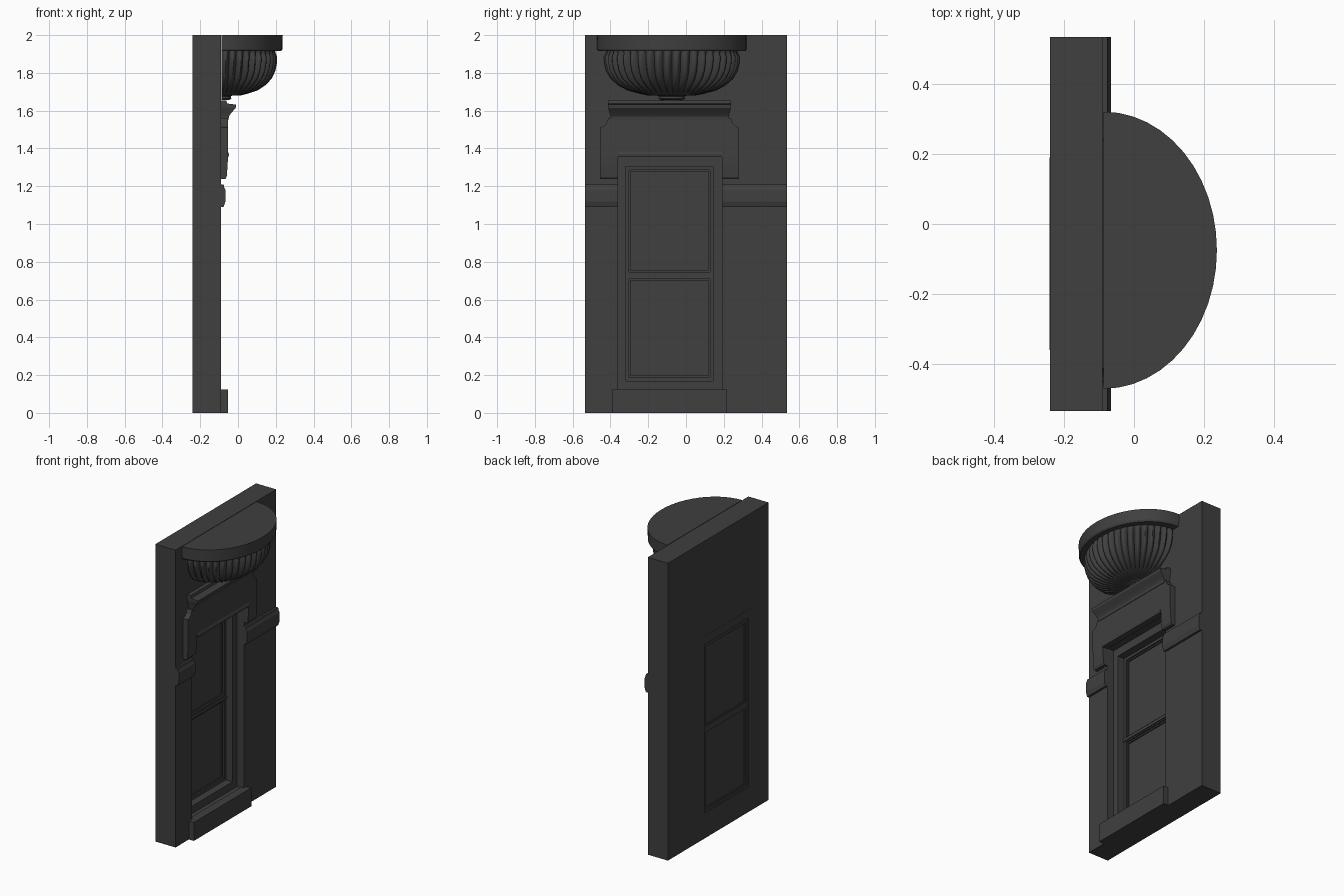
import bpy, bmesh, math

cube = bpy.data.objects.get("Cube")
if cube:
    bpy.data.objects.remove(cube, do_unlink=True)

stone = bpy.data.materials.new("charcoal_stone")
stone.use_nodes = True
colour = (0.05, 0.05, 0.05, 1)
stone.diffuse_color = colour
stone.node_tree.nodes["Principled BSDF"].inputs["Base Color"].default_value = colour

WALL = -0.09      # x of the wall's front face
MID = -0.087      # y of the window axis


def finish(name, bm, smooth=None):
    bmesh.ops.recalc_face_normals(bm, faces=bm.faces)
    mesh = bpy.data.meshes.new(name)
    bm.to_mesh(mesh)
    bm.free()
    mesh.materials.append(stone)
    obj = bpy.data.objects.new(name, mesh)
    bpy.context.collection.objects.link(obj)
    if smooth:
        bpy.ops.object.select_all(action='DESELECT')
        obj.select_set(True)
        bpy.context.view_layer.objects.active = obj
        bpy.ops.object.shade_smooth_by_angle(angle=math.radians(smooth))
    return obj


def loft(name, rings, closed=False, smooth=None):
    """Join rings of equal length; cap both ends, or join last to first."""
    bm = bmesh.new()
    loops = [[bm.verts.new(p) for p in ring] for ring in rings]
    n = len(loops[0])
    pairs = list(zip(loops, loops[1:]))
    if closed:
        pairs.append((loops[-1], loops[0]))
    for a, b in pairs:
        for i in range(n):
            j = (i + 1) % n
            bm.faces.new((a[i], a[j], b[j], b[i]))
    if not closed:
        bm.faces.new(loops[0])
        bm.faces.new(loops[-1])
    return finish(name, bm, smooth)


def rect(x, y0, y1, z0, z1):
    return [(x, y0, z0), (x, y1, z0), (x, y1, z1), (x, y0, z1)]


def box(name, x0, x1, *sides):
    return loft(name, [rect(x0, *sides), rect(x1, *sides)])


def frame(name, x0, x1, outer, inner):
    return loft(name, [rect(x0, *outer), rect(x1, *outer),
                       rect(x1, *inner), rect(x0, *inner)], closed=True)


def moulding(name, profile, y0, y1):
    """Extrude an (x, z) profile along y."""
    return loft(name, [[(x, y, z) for x, z in profile] for y in (y0, y1)])


# Wall with its stepped window opening
opening = (-0.36, 0.19, 0.12, 1.36)
inner = (-0.32, 0.143, 0.17, 1.305)
frame("wall", -0.24, WALL, (-0.535, 0.535, 0, 2), opening)
frame("window_casing", -0.241, -0.14, opening, inner)

# Two sashes with glass, and the meeting rail between them
for name, z0, z1 in (("lower", 0.17, 0.728), ("upper", 0.728, 1.305)):
    outer = (inner[0], inner[1], z0, z1)
    mid = (-0.303, 0.126, z0 + 0.018, z1 - 0.018)
    pane = (-0.294, 0.117, z0 + 0.027, z1 - 0.027)
    frame(name + "_sash", -0.236, -0.19, outer, mid)
    frame(name + "_sash_bead", -0.232, -0.2, mid, pane)
    box(name + "_glass", -0.225, -0.208, *pane)
box("meeting_rail", -0.23, -0.183, inner[0], inner[1], 0.718, 0.738)

# Sill block at the foot
box("sill", WALL - 0.02, -0.053, -0.393, 0.217, 0, 0.124)

# String course on both sides of the window
band = [(WALL - 0.01, 1.09), (-0.076, 1.09), (-0.066, 1.12), (-0.066, 1.18),
        (-0.073, 1.195), (-0.076, 1.21), (WALL - 0.01, 1.21)]
moulding("right_band", band, -0.535, -0.36)
moulding("left_band", band, 0.19, 0.535)

# Lintel with concave shoulders
half = [(0.367, 1.36), (0.367, 1.51), (0.35, 1.518), (0.335, 1.532), (0.325, 1.56)]
outline = [(MID + y, z) for y, z in half] + [(MID - y, z) for y, z in reversed(half)]
loft("lintel", [[(x, y, z) for y, z in outline] for x in (WALL - 0.01, -0.053)])

# Ears hanging from the lintel
ear = [(WALL - 0.01, 1.36), (-0.053, 1.36), (-0.055, 1.31), (-0.06, 1.25),
       (-0.068, 1.237), (WALL - 0.01, 1.237)]
moulding("right_ear", ear, MID - 0.367, -0.36)
moulding("left_ear", ear, 0.19, MID + 0.367)
frame_lip = [(WALL, 1.355), (-0.05, 1.355), (-0.048, 1.37), (-0.053, 1.382), (WALL, 1.382)]
moulding("lintel_lip", frame_lip, -0.36, 0.19)

# Crown moulding with returned ends: z, front x, half width
crown = [(1.55, -0.05, 0.312), (1.57, -0.048, 0.314), (1.585, -0.038, 0.317),
         (1.6, -0.025, 0.321), (1.615, -0.012, 0.325), (1.632, -0.01, 0.326),
         (1.638, -0.058, 0.326), (1.655, -0.062, 0.326)]
loft("crown", [[(WALL - 0.01, MID - w, z), (x, MID - w, z),
                (x, MID + w, z), (WALL - 0.01, MID + w, z)] for z, x, w in crown])

# Half-round shelf above the bowl
CY = -0.075


def half_ring(rx, ry, z, steps, flute=0, lobes=22):
    ring = []
    for i in range(steps + 1):
        a = math.pi * (i / steps - 0.5)
        k = 1 - flute * (1 - abs(math.sin(lobes * (a + math.pi / 2))))
        ring.append((WALL + 0.003 + rx * k * math.cos(a), CY + ry * k * math.sin(a), z))
    return ring


loft("shelf", [half_ring(0.315, 0.388, 1.915, 24), half_ring(0.322, 0.395, 1.925, 24),
               half_ring(0.324, 0.396, 2.0, 24)], smooth=30)

# Fluted bowl: radius, height, flute depth
bowl = [(0.12, 1.68, 0), (0.17, 1.69, 0.05), (0.235, 1.708, 0.075), (0.285, 1.735, 0.085),
        (0.325, 1.77, 0.085), (0.348, 1.81, 0.085), (0.358, 1.85, 0.085),
        (0.36, 1.885, 0.085), (0.35, 1.905, 0.05), (0.345, 1.918, 0)]
loft("bowl", [half_ring(r * 0.82, r, z, 176, f) for r, z, f in bowl], smooth=40)

# Boss under the bowl
loft("boss", [half_ring(r * 0.75, r, z, 16) for r, z in
              ((0.055, 1.657), (0.07, 1.665), (0.065, 1.675), (0.1, 1.69))], smooth=30)
